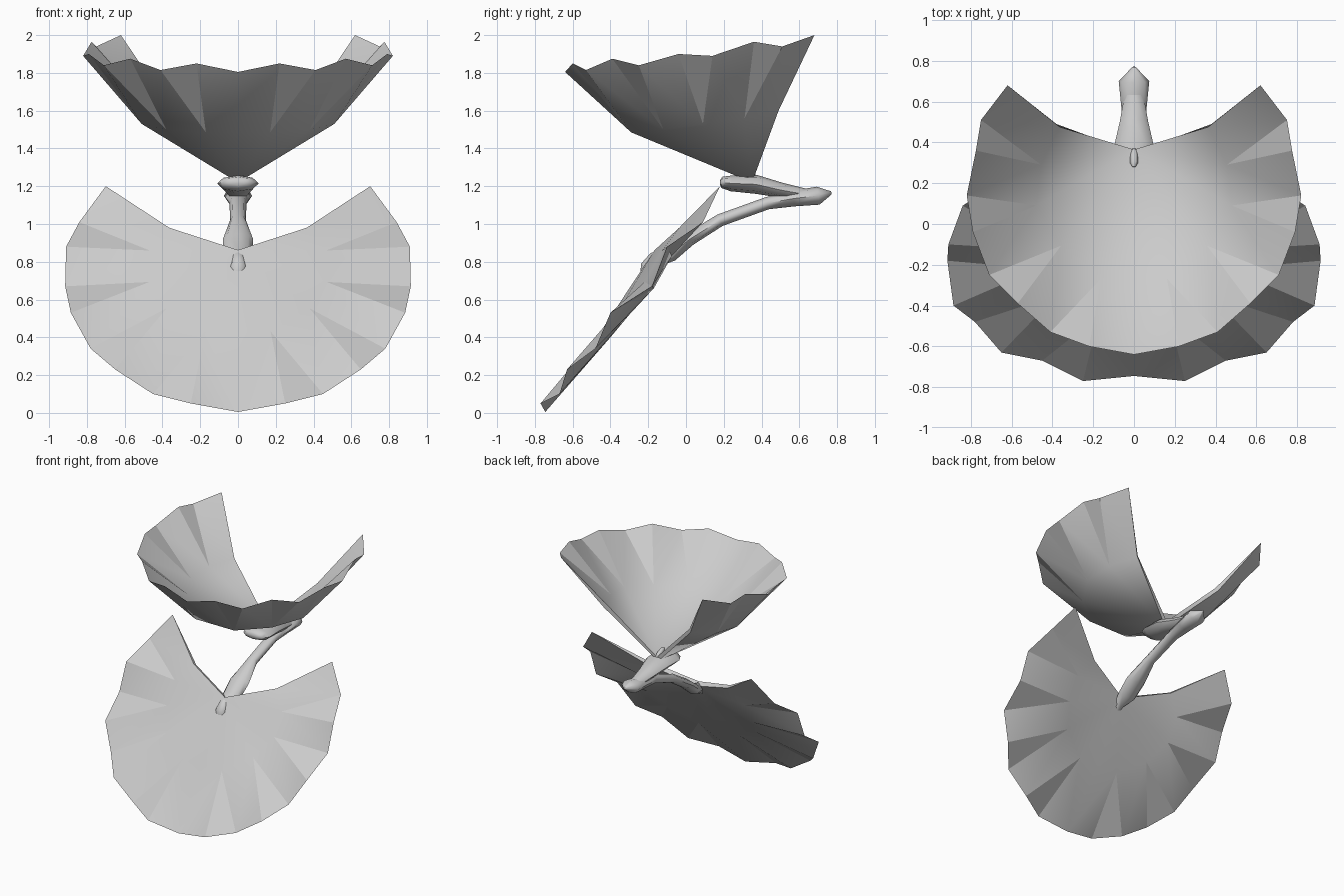
import bpy, bmesh, math
from mathutils import Vector

if "Cube" in bpy.data.objects:
    bpy.data.objects.remove(bpy.data.objects["Cube"])

grey = bpy.data.materials.new("pale grey")
grey.diffuse_color = (0.6, 0.6, 0.6, 1)
grey.use_nodes = True
grey.node_tree.nodes["Principled BSDF"].inputs["Base Color"].default_value = grey.diffuse_color


def finish(name, bm, angle):
    bmesh.ops.recalc_face_normals(bm, faces=bm.faces)
    me = bpy.data.meshes.new(name)
    bm.to_mesh(me)
    bm.free()
    me.materials.append(grey)
    ob = bpy.data.objects.new(name, me)
    bpy.context.collection.objects.link(ob)
    if angle:
        bpy.ops.object.select_all(action='DESELECT')
        ob.select_set(True)
        bpy.context.view_layer.objects.active = ob
        bpy.ops.object.shade_smooth_by_angle(angle=math.radians(angle))
    return ob


def leaf(name, centre, mids, rim, thick):
    """Mirrored pleated fan, lens shaped: two layers that meet at the rim."""
    c0 = Vector(centre)
    under = [Vector(p) for p in mids]
    # upper layer: middle ring pushed along its normals
    over = []
    for i, p in enumerate(under):
        nxt = under[i + 1] if i < 4 else Vector((-p.x, p.y, p.z))
        n = (p - c0).cross(nxt - under[max(i - 1, 0)]).normalized()
        n *= 1 if n.z > 0 else -1
        over.append(p + n * thick * (0.5 if i == 0 else 1))
    lift = over[4] - under[4]
    lift.x = 0
    bm = bmesh.new()
    pleats = []
    for s in (1, -1):
        new = lambda p: bm.verts.new((p[0] * s, p[1], p[2]))
        r = [new(p) for p in rim]
        edge = []
        for c_pos, ring in ((c0, under), (c0 + lift * 0.7, over)):
            c, mid = new(c_pos), [new(p) for p in ring]
            m9 = new((0, ring[4].y, ring[4].z))
            bm.faces.new((c, mid[4], m9))
            for i in range(4):
                bm.faces.new((c, mid[i], mid[i + 1]))
                # wide panels between narrow wedges
                a, b, d = r[2 * i:2 * i + 3]
                bm.faces.new((mid[i], a, b))
                bm.faces.new((mid[i], b, mid[i + 1]))
                bm.faces.new((mid[i + 1], b, d))
                pleats += [(mid[i + 1], b), (mid[i + 1], d)]
            bm.faces.new((mid[4], r[8], r[9]))
            bm.faces.new((mid[4], r[9], m9))
            edge.append((c, mid[0]))
        # thin wall along the notch
        (ca, ma), (cb, mb) = edge
        bm.faces.new((ca, ma, mb, cb))
        bm.faces.new((ma, r[0], mb))
        pleats += [(ca, ma), (cb, mb), (ma, r[0]), (mb, r[0])]
        pleats += list(zip(r, r[1:]))
    for f in bm.faces:
        f.smooth = True
    for a, b in pleats:
        bm.edges.get((a, b)).smooth = False
    bmesh.ops.remove_doubles(bm, verts=bm.verts, dist=0.0005)
    return finish(name, bm, 0)


def stalk(name, path, sides=8):
    """Tube along a path of (y, z, half width, half height)."""
    bm = bmesh.new()
    rings = []
    for i, (y, z, w, h) in enumerate(path):
        a, b = path[max(i - 1, 0)], path[min(i + 1, len(path) - 1)]
        t = Vector((0, b[0] - a[0], b[1] - a[1])).normalized()
        up = Vector((1, 0, 0)).cross(t)
        ring = []
        for k in range(sides):
            g = math.tau * k / sides
            p = Vector((0, y, z)) + Vector((w * math.cos(g), 0, 0)) + up * h * math.sin(g)
            ring.append(bm.verts.new(p))
        rings.append(ring)
    for r, q in zip(rings, rings[1:]):
        for k in range(sides):
            j = (k + 1) % sides
            bm.faces.new((r[k], r[j], q[j], q[k]))
    bm.faces.new(rings[0])
    bm.faces.new(rings[-1])
    return finish(name, bm, 60)


# Lower leaf, hanging towards the front
leaf("lower_leaf", (0, -0.13, 0.84),
     [(0.36, -0.01, 0.965), (0.46, -0.075, 0.83), (0.46, -0.17, 0.66),
      (0.37, -0.30, 0.52), (0.17, -0.40, 0.40)],
     [(0.70, 0.18, 1.20), (0.84, 0.09, 1.01), (0.91, -0.10, 0.88), (0.915, -0.18, 0.67),
      (0.885, -0.40, 0.53), (0.78, -0.48, 0.34), (0.65, -0.63, 0.23), (0.45, -0.67, 0.10),
      (0.25, -0.77, 0.05), (0, -0.745, 0.005)], 0.06)

# Upper leaf, an open cup
leaf("upper_leaf", (0, 0.35, 1.22),
     [(0.38, 0.49, 1.60), (0.49, 0.31, 1.56), (0.51, 0.09, 1.53),
      (0.38, -0.12, 1.50), (0.17, -0.29, 1.485)],
     [(0.62, 0.68, 2.00), (0.75, 0.51, 1.94), (0.775, 0.36, 1.965), (0.82, 0.14, 1.89),
      (0.79, -0.04, 1.90), (0.71, -0.25, 1.84), (0.57, -0.39, 1.875), (0.41, -0.53, 1.815),
      (0.22, -0.60, 1.85), (0, -0.64, 1.805)], 0.06)

# Main stem, curving down into the lower leaf
stalk("main_stem", [
    (0.77, 1.165, 0.008, 0.008), (0.70, 1.15, 0.075, 0.048), (0.57, 1.135, 0.062, 0.042),
    (0.43, 1.11, 0.045, 0.033), (0.18, 1.02, 0.042, 0.033), (0.02, 0.92, 0.08, 0.035),
    (-0.08, 0.84, 0.075, 0.04), (-0.17, 0.81, 0.035, 0.04), (-0.215, 0.77, 0.047, 0.03),
    (-0.23, 0.735, 0.03, 0.012)])

# Short branch under the upper leaf
stalk("upper_branch", [
    (0.64, 1.155, 0.045, 0.03), (0.50, 1.18, 0.07, 0.04), (0.37, 1.21, 0.10, 0.05),
    (0.24, 1.215, 0.11, 0.042), (0.19, 1.22, 0.085, 0.03), (0.18, 1.22, 0.04, 0.012)])

# Tip of the branch showing inside the cup
stalk("leaf_bud", [
    (0.38, 1.23, 0.012, 0.012), (0.34, 1.27, 0.02, 0.02), (0.30, 1.29, 0.02, 0.018),
    (0.28, 1.30, 0.008, 0.008)], 6)
